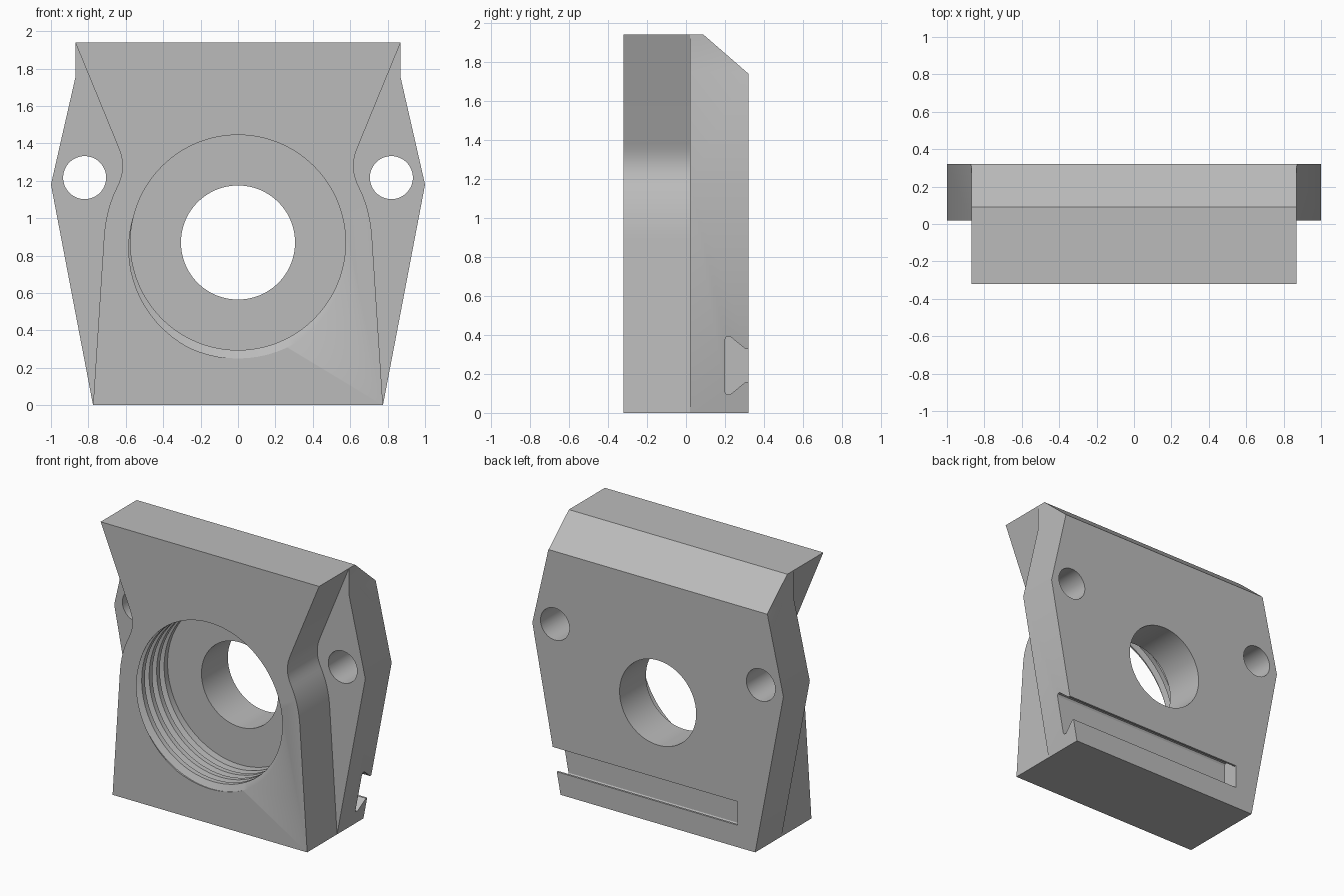
import bpy
import bmesh
import math
from mathutils import Vector
from mathutils.geometry import interpolate_bezier

cube = bpy.data.objects.get("Cube")
if cube:
    bpy.data.objects.remove(cube, do_unlink=True)

FRONT, STEP, BACK, TOP = -0.32, 0.02, 0.32, 1.94
BORE_Z = 0.87

grey = bpy.data.materials.new("plain grey")
grey.use_nodes = True
grey.diffuse_color = (0.5, 0.5, 0.5, 1)
grey.node_tree.nodes["Principled BSDF"].inputs["Base Color"].default_value = (0.5, 0.5, 0.5, 1)


def loft(name, rings):
    """Closed solid through a list of matching rings of points."""
    bm = bmesh.new()
    loops = [[bm.verts.new(p) for p in ring] for ring in rings]
    for a, b in zip(loops, loops[1:]):
        for i in range(len(a)):
            j = (i + 1) % len(a)
            bm.faces.new((a[i], a[j], b[j], b[i]))
    bm.faces.new(loops[0])
    bm.faces.new(loops[-1])
    bmesh.ops.recalc_face_normals(bm, faces=bm.faces)
    mesh = bpy.data.meshes.new(name)
    bm.to_mesh(mesh)
    bm.free()
    mesh.materials.append(grey)
    obj = bpy.data.objects.new(name, mesh)
    bpy.context.collection.objects.link(obj)
    return obj


def prism_y(name, outline, y0, y1):
    return loft(name, [[(x, y, z) for x, z in outline] for y in (y0, y1)])


def prism_x(name, outline, x0, x1):
    return loft(name, [[(x, y, z) for y, z in outline] for x in (x0, x1)])


def cylinder_y(name, x, z, radius, y0, y1, sides=96):
    angles = [math.tau * i / sides for i in range(sides)]
    ring = [(x + radius * math.cos(a), z + radius * math.sin(a)) for a in angles]
    return prism_y(name, ring, y0, y1)


def mirrored(right_side):
    return right_side + [(-x, z) for x, z in reversed(right_side)]


def combine(target, tool, operation):
    mod = target.modifiers.new(tool.name, 'BOOLEAN')
    mod.operation = operation
    mod.solver = 'EXACT'
    mod.object = tool
    bpy.context.view_layer.objects.active = target
    bpy.ops.object.modifier_apply(modifier=mod.name)
    bpy.data.objects.remove(tool, do_unlink=True)


# Back plate with the wide hexagonal outline
body = prism_y("mounting_block", mirrored(
    [(0.775, 0), (1.0, 1.18), (0.87, 1.75), (0.87, TOP)]), STEP, BACK)

# Front block, waisted around the bolt holes
waist = []
for points in ([(0.717, 0.893), (0.711, 0.99), (0.69, 1.08), (0.647, 1.166)],
               [(0.647, 1.166), (0.605, 1.25), (0.612, 1.31), (0.64, 1.38)]):
    curve = interpolate_bezier(*[Vector((x, z, 0)) for x, z in points], 12)
    waist += [(p.x, p.y) for p in curve][1 if waist else 0:]
block = prism_y("front_block", mirrored([(0.775, 0)] + waist + [(0.87, TOP)]),
                FRONT, STEP + 0.03)
combine(body, block, 'UNION')

# Sloped top back edge
combine(body, prism_x("top_chamfer", [(0.09, TOP), (0.09, 2.2), (0.6, 2.2), (0.6, 1.497)],
                      -1.2, 1.2), 'DIFFERENCE')

# Large bore, through hole and bolt holes
combine(body, cylinder_y("bore", 0, BORE_Z, 0.575, -0.5, STEP, 128), 'DIFFERENCE')
combine(body, cylinder_y("through_hole", 0, BORE_Z, 0.305, -0.1, 0.5), 'DIFFERENCE')
for side in (-1, 1):
    combine(body, cylinder_y("bolt_hole", side * 0.82, 1.217, 0.115, -0.1, 0.5, 64),
            'DIFFERENCE')

# Helical thread groove in the bore wall
pitch, steps = 0.085, 72
profile = [(0.555, -0.033), (0.62, -0.006), (0.62, 0.006), (0.555, 0.033)]
rings = []
for i in range(-steps, int(3.5 * steps) + 1):
    turn = i / steps
    angle = -math.pi / 2 - math.tau * turn
    rings.append([(r * math.cos(angle), FRONT + pitch * turn + dy,
                   BORE_Z + r * math.sin(angle)) for r, dy in profile])
combine(body, loft("thread_groove", rings), 'DIFFERENCE')

# Dovetail slot across the back, open on the left side only
half = [(0.4, 0.085), (0.305, 0.085), (0.225, 0.15), (0.208, 0.148), (0.2, 0.135)]
slot = [(y, 0.243 + h) for y, h in half] + [(y, 0.243 - h) for y, h in reversed(half)]
combine(body, prism_x("dovetail_slot", slot, -0.635, 1.2), 'DIFFERENCE')

# Smooth the curved walls, keep machined edges sharp
bpy.ops.object.select_all(action='DESELECT')
body.select_set(True)
bpy.context.view_layer.objects.active = body
bpy.ops.object.shade_smooth_by_angle(angle=math.radians(25))
